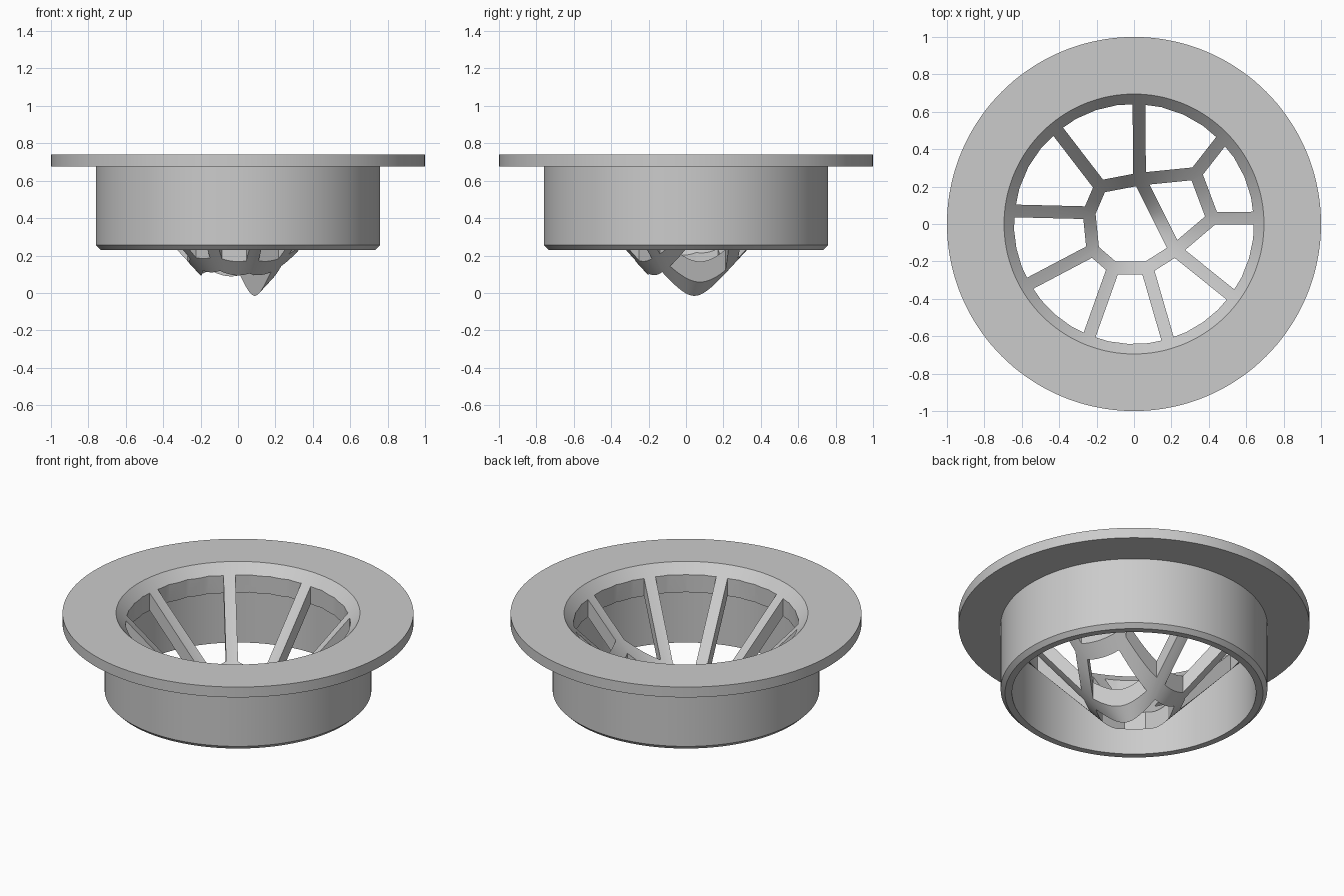
import bpy, bmesh
from math import cos, sin, pi, radians
from mathutils import Vector
from mathutils.geometry import intersect_line_line_2d, intersect_line_line

cube = bpy.data.objects.get("Cube")
if cube:
    bpy.data.objects.remove(cube)

TOP, BOTTOM, FLANGE = 0.74, 0.23, 0.065
BORE, COLLAR = 0.695, 0.76
SLOPE, WALL = 1.085, 0.11
HALF_BAR = 0.034
SEGMENTS = 144

# Material
metal = bpy.data.materials.new("light grey")
metal.use_nodes = True
grey = (0.6, 0.6, 0.6, 1)
metal.diffuse_color = grey
metal.node_tree.nodes["Principled BSDF"].inputs["Base Color"].default_value = grey


def make_object(name, bm):
    bmesh.ops.recalc_face_normals(bm, faces=bm.faces)
    mesh = bpy.data.meshes.new(name)
    bm.to_mesh(mesh)
    bm.free()
    mesh.materials.append(metal)
    obj = bpy.data.objects.new(name, mesh)
    bpy.context.collection.objects.link(obj)
    return obj


def revolve(name, profile):
    """Turn a closed (radius, height) outline around the z axis."""
    bm = bmesh.new()
    rings = []
    for i in range(SEGMENTS):
        a = 2 * pi * i / SEGMENTS
        rings.append([bm.verts.new((r * cos(a), r * sin(a), z)) for r, z in profile])
    n = len(profile)
    for i, ring in enumerate(rings):
        nxt = rings[(i + 1) % SEGMENTS]
        for j in range(n):
            k = (j + 1) % n
            bm.faces.new((ring[j], nxt[j], nxt[k], ring[k]))
    return make_object(name, bm)


def inset(points, d):
    """Move every side of a counter-clockwise polygon inwards by d."""
    sides = []
    for p, q in zip(points, points[1:] + points[:1]):
        t = (q - p).normalized()
        shift = Vector((-t.y, t.x)) * d
        sides.append((p + shift, t))
    result = []
    for (p, t), (q, u) in zip(sides[-1:] + sides[:-1], sides):
        cross = t.x * u.y - t.y * u.x
        w = q - p
        result.append(p + t * ((w.x * u.y - w.y * u.x) / cross))
    return result


# Flange, collar and conical basket wall as one turned outline
def cone(r):
    return TOP - WALL - SLOPE * (BORE - r)


hub = 0.08
body = revolve("strainer_body", [
    (1, TOP), (1, TOP - FLANGE), (COLLAR, TOP - FLANGE),
    (COLLAR, BOTTOM + 0.025), (COLLAR - 0.025, BOTTOM), (BORE, BOTTOM),
    (BORE, cone(BORE)), (hub, cone(hub)), (hub, cone(hub) + WALL), (BORE, TOP),
])

# Joints of the basket bars, counter-clockwise, with the angle of each outer bar
joints = [(0.42, 0.03, 2.7), (0.33, 0.27, 44), (0.03, 0.24, 87.8),
          (-0.18, 0.2, 129.3), (-0.24, 0.06, 174), (-0.22, -0.14, 209.6),
          (-0.11, -0.235, 248.3), (0.07, -0.235, 286.3), (0.22, -0.14, 323.7)]
nodes = [Vector((x, y)) for x, y, _ in joints]
angles = [a for _, _, a in joints]

# Openings: one centre cell, one side cell and a ring of outer cells
cells = [nodes[2:], nodes[:3] + nodes[-1:]]
for i in range(len(nodes)):
    k = (i + 1) % len(nodes)
    start, end = angles[i], angles[k] + (360 if k == 0 else 0)
    arc = []
    for s in range(5):
        a = radians(start + (end - start) * s / 4)
        arc.append(Vector((cos(a), sin(a))) * (0.642 + HALF_BAR))
    cells.append([nodes[i]] + arc + [nodes[k]])

bm = bmesh.new()
for cell in cells:
    outline = inset(cell, HALF_BAR)
    low = [bm.verts.new((p.x, p.y, -1)) for p in outline]
    high = [bm.verts.new((p.x, p.y, 1)) for p in outline]
    bm.faces.new(low[::-1])
    bm.faces.new(high)
    for j in range(len(low)):
        k = (j + 1) % len(low)
        bm.faces.new((low[j], low[k], high[k], high[j]))
cutter = make_object("opening_cutter", bm)
cutter.hide_render = True

# Cut the openings straight down through the cone
cut = body.modifiers.new("openings", "BOOLEAN")
cut.operation = "DIFFERENCE"
cut.solver = "EXACT"
cut.object = cutter
bpy.ops.object.select_all(action="DESELECT")
bpy.context.view_layer.objects.active = body
body.select_set(True)
bpy.ops.object.modifier_apply(modifier=cut.name)
bpy.data.objects.remove(cutter)
bpy.ops.object.shade_smooth_by_angle(angle=radians(25))
